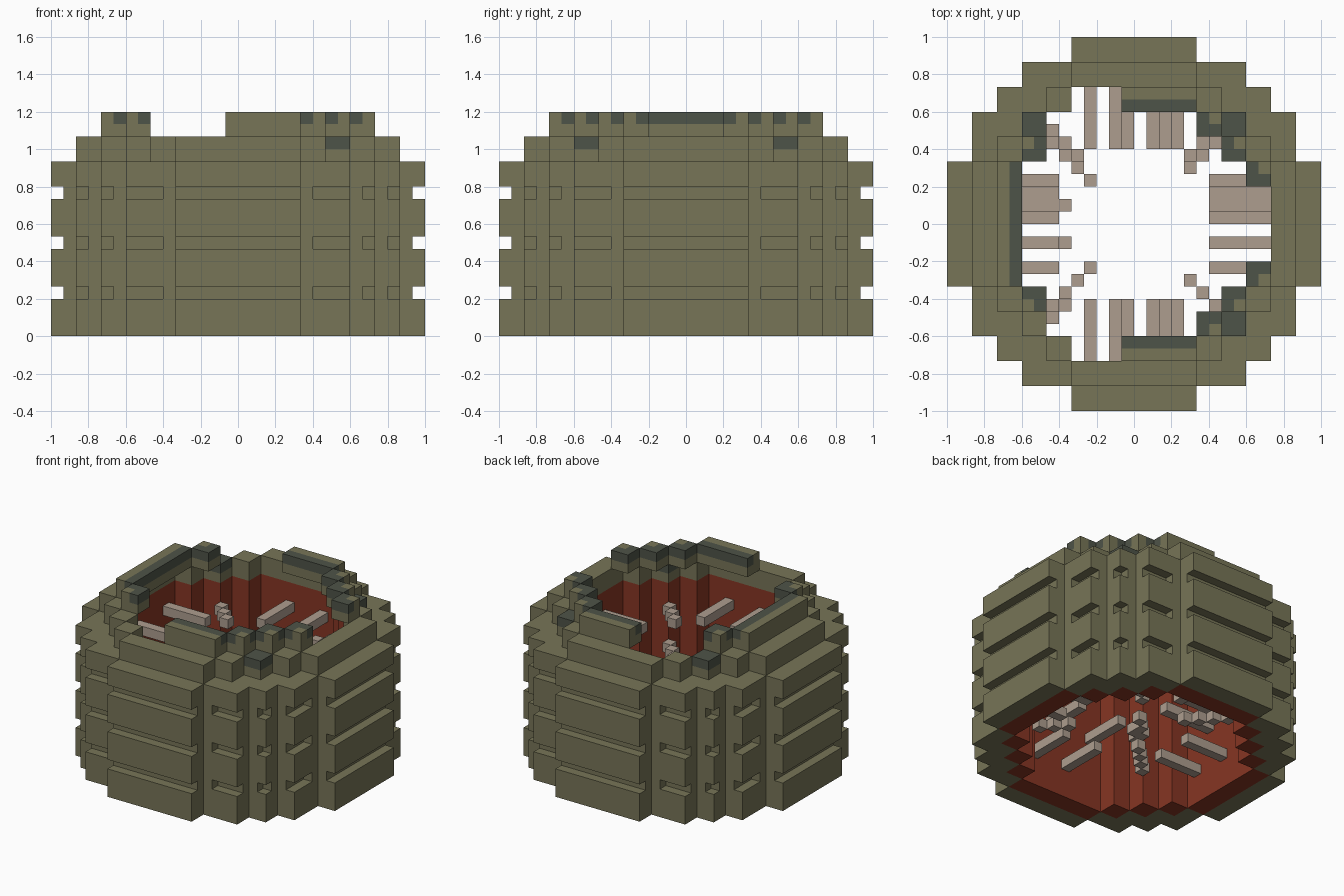
import bpy, bmesh

if "Cube" in bpy.data.objects:
    bpy.data.objects.remove(bpy.data.objects["Cube"], do_unlink=True)

U = 1 / 15  # block grid size


def material(name, rgb):
    m = bpy.data.materials.new(name)
    m.diffuse_color = (*rgb, 1)
    m.use_nodes = True
    bsdf = m.node_tree.nodes["Principled BSDF"]
    bsdf.inputs["Base Color"].default_value = (*rgb, 1)
    bsdf.inputs["Roughness"].default_value = 0.9
    return m


OLIVE = material("olive hide", (0.185, 0.178, 0.096))
DARK = material("dark grey green", (0.076, 0.087, 0.065))
RED = material("flesh red", (0.240, 0.036, 0.017))
TAN = material("bone tan", (0.420, 0.340, 0.275))

# Quarter outlines, as outward step corners
OUTER = [(5, 15), (9, 13), (11, 11), (13, 9), (15, 5)]
GROOVE = [(5, 14), (6, 13), (9, 12), (10, 11), (11, 10), (12, 9), (13, 6), (14, 5)]
MIDDLE = [(5, 13), (7, 11), (9, 9), (11, 7), (13, 5)]
CAVITY = [(5, 11), (7, 9), (9, 7), (11, 5)]


def finish(name, bm, mats):
    bmesh.ops.scale(bm, vec=(U, U, U), verts=bm.verts)
    me = bpy.data.meshes.new(name)
    bm.to_mesh(me)
    bm.free()
    for m in mats:
        me.materials.append(m)
    ob = bpy.data.objects.new(name, me)
    bpy.context.collection.objects.link(ob)


def inside(corners, x, y):
    return any(abs(x) < cx and abs(y) < cy for cx, cy in corners)


def stepped_wall(name, mats, layers, paint=None):
    """Hollow wall of stacked layers (outer, inner, z0, z1); paint picks a material per cell."""
    marks = {v for la in layers for loop in la[:2] for c in loop for v in c}
    cuts = sorted(marks | {-v for v in marks})
    spans = list(zip(cuts, cuts[1:]))
    cells = set()
    for k, (outer, inner, _, _) in enumerate(layers):
        for i, (x0, x1) in enumerate(spans):
            for j, (y0, y1) in enumerate(spans):
                x, y = (x0 + x1) / 2, (y0 + y1) / 2
                if inside(outer, x, y) and not inside(inner, x, y):
                    cells.add((i, j, k))
    bm = bmesh.new()
    verts = {}
    for cell in cells:
        i, j, k = cell
        lo_hi = (spans[i], spans[j], layers[k][2:])
        for axis in range(3):
            a, b = (axis + 1) % 3, (axis + 2) % 3
            for side in (0, 1):
                near = list(cell)
                near[axis] += 2 * side - 1
                if tuple(near) in cells:
                    continue
                ring = [(0, 0), (1, 0), (1, 1), (0, 1)]
                face = []
                for ca, cb in (ring if side else ring[::-1]):
                    p = [0, 0, 0]
                    p[axis], p[a], p[b] = lo_hi[axis][side], lo_hi[a][ca], lo_hi[b][cb]
                    p = tuple(p)
                    if p not in verts:
                        verts[p] = bm.verts.new(p)
                    face.append(verts[p])
                f = bm.faces.new(face)
                if paint:
                    f.material_index = paint(*[sum(s) / 2 for s in lo_hi])
    finish(name, bm, mats)


def boxes(name, mat, items):
    """Boxes given as x0, x1, y0, y1, z0, z1 in grid units."""
    bm = bmesh.new()
    for x0, x1, y0, y1, z0, z1 in items:
        vs = bmesh.ops.create_cube(bm, size=1)["verts"]
        bmesh.ops.scale(bm, vec=(abs(x1 - x0), abs(y1 - y0), abs(z1 - z0)), verts=vs)
        bmesh.ops.translate(bm, vec=((x0 + x1) / 2, (y0 + y1) / 2, (z0 + z1) / 2), verts=vs)
    finish(name, bm, [mat])


def lip_paint(x, y, z):
    """Dark upper half on three of the four lip corners."""
    corner = 7 < abs(x) < 9 and 7 < abs(y) < 9
    return int(corner and z > 15 and not (x < 0 and y < 0))


# Body: grooved outer wall, red lining, upper lip
levels = [0, 3, 4, 7, 8, 11, 12, 14]
stepped_wall("outer_wall", [OLIVE], [(GROOVE if i % 2 else OUTER, MIDDLE, a, b)
                                     for i, (a, b) in enumerate(zip(levels, levels[1:]))])
stepped_wall("inner_lining", [RED], [(MIDDLE, CAVITY, 0, 14)])
stepped_wall("upper_lip", [OLIVE, DARK],
             [(MIDDLE, CAVITY, 14, 15), (MIDDLE, CAVITY, 15, 16)], lip_paint)

# Rim: walls on three sides, olive outside and dark along the inner top edge
rim, rim_dark = [], []
for s in (-1, 1):
    rim += [(-1, 5, 9 * s, 11 * s, 16, 17), (-1, 5, 10 * s, 11 * s, 17, 18)]
    rim_dark.append((-1, 5, 9 * s, 10 * s, 17, 18))
rim += [(-11, -9, -5, 5, 16, 17), (-11, -10, -5, 5, 17, 18)]
rim_dark.append((-10, -9, -5, 5, 17, 18))

# Rim studs: dark top with an olive outer corner
studs = [(x, y * s) for s in (-1, 1) for x, y in ((5, 7), (7, 5), (9, 3), (-7, 5))]
for x, y in studs:
    sx, sy = (1 if x > 0 else -1), (1 if y > 0 else -1)
    x1, x2, y1, y2 = x + sx, x + 2 * sx, y + sy, y + 2 * sy
    rim += [(x, x2, y, y2, 16, 17), (x1, x2, y1, y2, 17, 18)]
    rim_dark += [(x, x1, y, y2, 17, 18), (x1, x2, y, y1, 17, 18)]
boxes("rim", OLIVE, rim)
boxes("rim_inner_edge", DARK, rim_dark)

# Teeth: three tiers of bars on the four sides, and stepped ones in the corners
tiers = {
    "lower": (3, (-1, 3), (-4, 0), 6),
    "middle": (7, (-4, 1), (-2, 1, 2), 5),
    "upper": (11, (-2, 2), (-2, 3), 6),
}
for tier, (z, front_back, sides, reach) in tiers.items():
    bars = []
    for s in (-1, 1):
        bars += [(x, x + 1, 6 * s, 11 * s, z, z + 1) for x in front_back]
        for y in sides:
            tip = reach if s < 0 and y != 2 else 6
            bars.append((tip * s, 11 * s, y, y + 1, z, z + 1))
    boxes(tier + "_side_teeth", TAN, bars)
    steps = []
    for sx in (-1, 1):
        for sy in (-1, 1):
            first = 3 if tier == "lower" and sx < 0 else 4
            cells = [(i, i) for i in range(first, 7)]
            if tier == "middle" and (sx, sy) != (1, -1):
                cells += [(4, 5), (5, 6)] if sy > 0 else [(5, 6)]
                if sx < 0:
                    cells.append((6, 7))
            steps += [(i * sx, (i + 1) * sx, j * sy, (j + 1) * sy, z, z + 1) for i, j in cells]
    boxes(tier + "_corner_teeth", TAN, steps)
